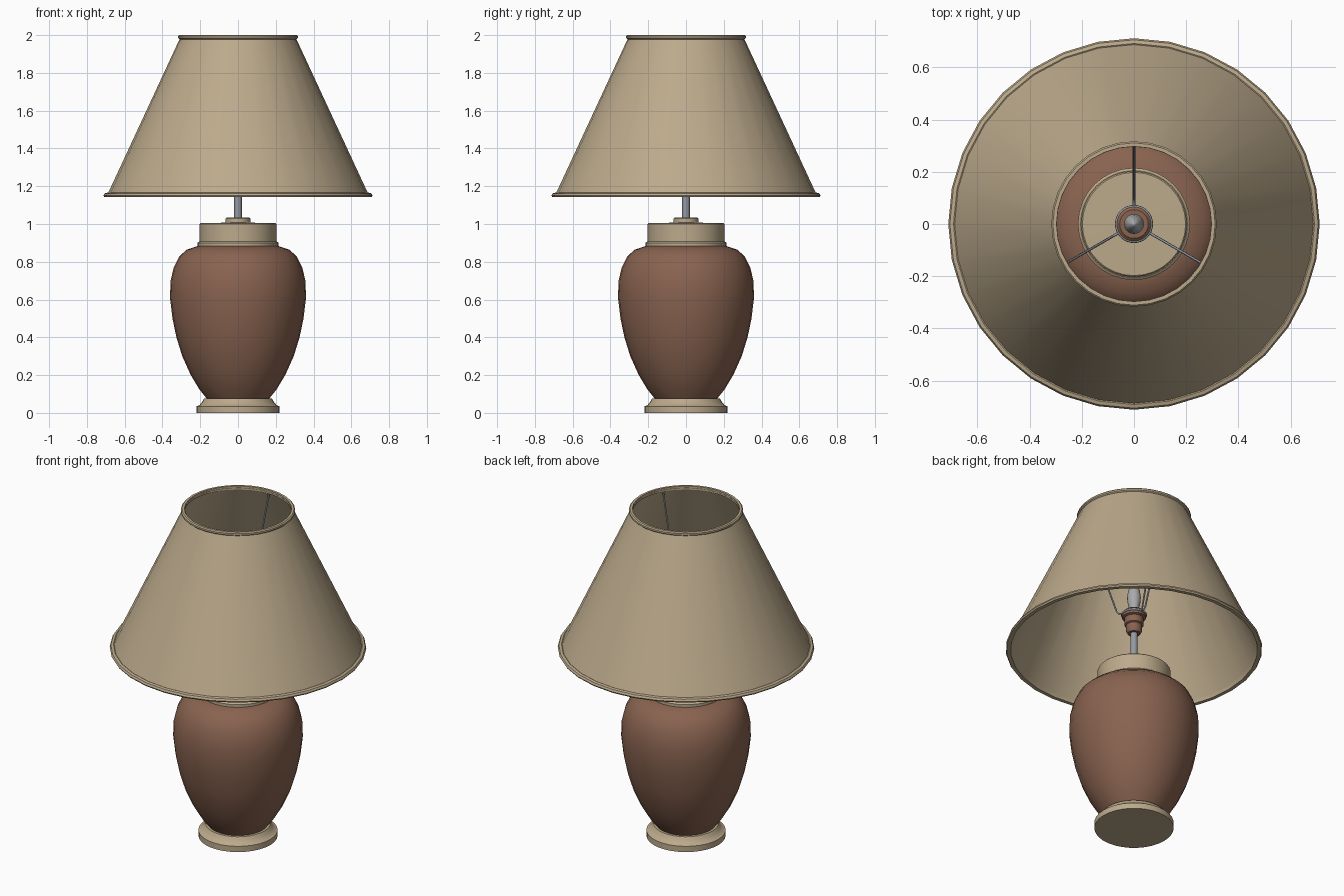
import bpy, bmesh, math
from mathutils import Vector

if "Cube" in bpy.data.objects:
    bpy.data.objects.remove(bpy.data.objects["Cube"])


def material(name, rgb):
    m = bpy.data.materials.new(name)
    m.diffuse_color = (*rgb, 1)
    m.use_nodes = True
    m.node_tree.nodes["Principled BSDF"].inputs["Base Color"].default_value = m.diffuse_color
    return m


TAN = material("warm tan", (0.50, 0.40, 0.26))
BROWN = material("clay brown", (0.25, 0.125, 0.08))
METAL = material("brushed metal", (0.30, 0.32, 0.36))
GLASS = material("bulb grey", (0.40, 0.40, 0.41))


def lathe(name, profile, mat, n=32, closed=False):
    """Revolve (radius, z) points around z; closed joins last point to first."""
    bm = bmesh.new()
    rings = []
    for r, z in profile:
        if r == 0:
            rings.append([bm.verts.new((0, 0, z))] * n)
        else:
            rings.append([bm.verts.new((r * math.cos(2 * math.pi * i / n),
                                        r * math.sin(2 * math.pi * i / n), z)) for i in range(n)])
    pairs = list(zip(rings, rings[1:]))
    if closed:
        pairs.append((rings[-1], rings[0]))
    for a, b in pairs:
        for i in range(n):
            j = (i + 1) % n
            bm.faces.new(list(dict.fromkeys((a[i], a[j], b[j], b[i]))))
    bmesh.ops.recalc_face_normals(bm, faces=bm.faces)
    me = bpy.data.meshes.new(name)
    bm.to_mesh(me)
    bm.free()
    me.materials.append(mat)
    ob = bpy.data.objects.new(name, me)
    bpy.context.collection.objects.link(ob)
    bpy.ops.object.select_all(action='DESELECT')
    ob.select_set(True)
    bpy.context.view_layer.objects.active = ob
    bpy.ops.object.shade_smooth_by_angle(angle=math.radians(32))
    return ob


def wire(name, points, radius, cyclic=False):
    cu = bpy.data.curves.new(name, 'CURVE')
    cu.dimensions = '3D'
    cu.bevel_depth = radius
    cu.bevel_resolution = 2
    cu.use_fill_caps = True
    sp = cu.splines.new('POLY')
    sp.points.add(len(points) - 1)
    for p, co in zip(sp.points, points):
        p.co = (*co, 1)
    sp.use_cyclic_u = cyclic
    cu.materials.append(METAL)
    ob = bpy.data.objects.new(name, cu)
    bpy.context.collection.objects.link(ob)


# foot, vase body and collar
lathe("foot", [(0, 0), (0.22, 0), (0.22, 0.035), (0.205, 0.04), (0.19, 0.058),
               (0.18, 0.075), (0, 0.08)], TAN)
lathe("vase_body", [(0, 0.07), (0.165, 0.075), (0.205, 0.125), (0.25, 0.2), (0.295, 0.3),
                    (0.326, 0.4), (0.347, 0.5), (0.36, 0.61), (0.357, 0.7), (0.34, 0.77),
                    (0.31, 0.83), (0.27, 0.865), (0.21, 0.885), (0, 0.885)], BROWN)
lathe("collar_lip", [(0, 0.875), (0.215, 0.875), (0.215, 0.9), (0.205, 0.908), (0, 0.908)], TAN)
lathe("collar", [(0, 0.9), (0.203, 0.9), (0.203, 1.0), (0.198, 1.005), (0, 1.008)], TAN)
lathe("cap_disc", [(0, 1.0), (0.065, 1.0), (0.065, 1.03), (0.06, 1.035), (0, 1.035)], TAN)

# stem, stepped socket and bulb
lathe("stem", [(0, 1.03), (0.02, 1.03), (0.02, 1.26), (0, 1.26)], METAL, 16)
lathe("socket", [(0, 1.245), (0.035, 1.245), (0.044, 1.26), (0.044, 1.295), (0.053, 1.3),
                 (0.053, 1.34), (0.066, 1.345), (0.066, 1.375), (0.055, 1.385), (0, 1.385)], BROWN, 24)
lathe("bulb", [(0, 1.375), (0.024, 1.375), (0.028, 1.41), (0.037, 1.45), (0.038, 1.48),
               (0.032, 1.52), (0.02, 1.555), (0.008, 1.575), (0, 1.58)], GLASS, 24)

# shade carrier: ring with three slanted arms
wire("carrier_ring", [(0.067 * math.cos(i * math.pi / 16), 0.067 * math.sin(i * math.pi / 16), 1.365)
                      for i in range(32)], 0.006, True)
for k in range(3):
    a = math.radians(90 + 120 * k)
    wire(f"carrier_arm_{k + 1}", [Vector((r * math.cos(a), r * math.sin(a), z))
                                  for r, z in ((0.067, 1.365), (0.088, 1.365), (0.097, 1.375), (0.302, 1.985))],
         0.005)

# conical shade, open both ends, with trim rims
lathe("shade", [(0.694, 1.15), (0.304, 1.99), (0.296, 1.99), (0.686, 1.15)], TAN, closed=True)
lathe("shade_bottom_rim", [(0.685, 1.142), (0.707, 1.142), (0.712, 1.15), (0.706, 1.162),
                           (0.692, 1.166), (0.68, 1.16)], TAN, closed=True)
lathe("shade_top_rim", [(0.297, 1.978), (0.31, 1.978), (0.317, 1.984), (0.317, 1.994),
                        (0.311, 2.0), (0.297, 2.0)], TAN, closed=True)
